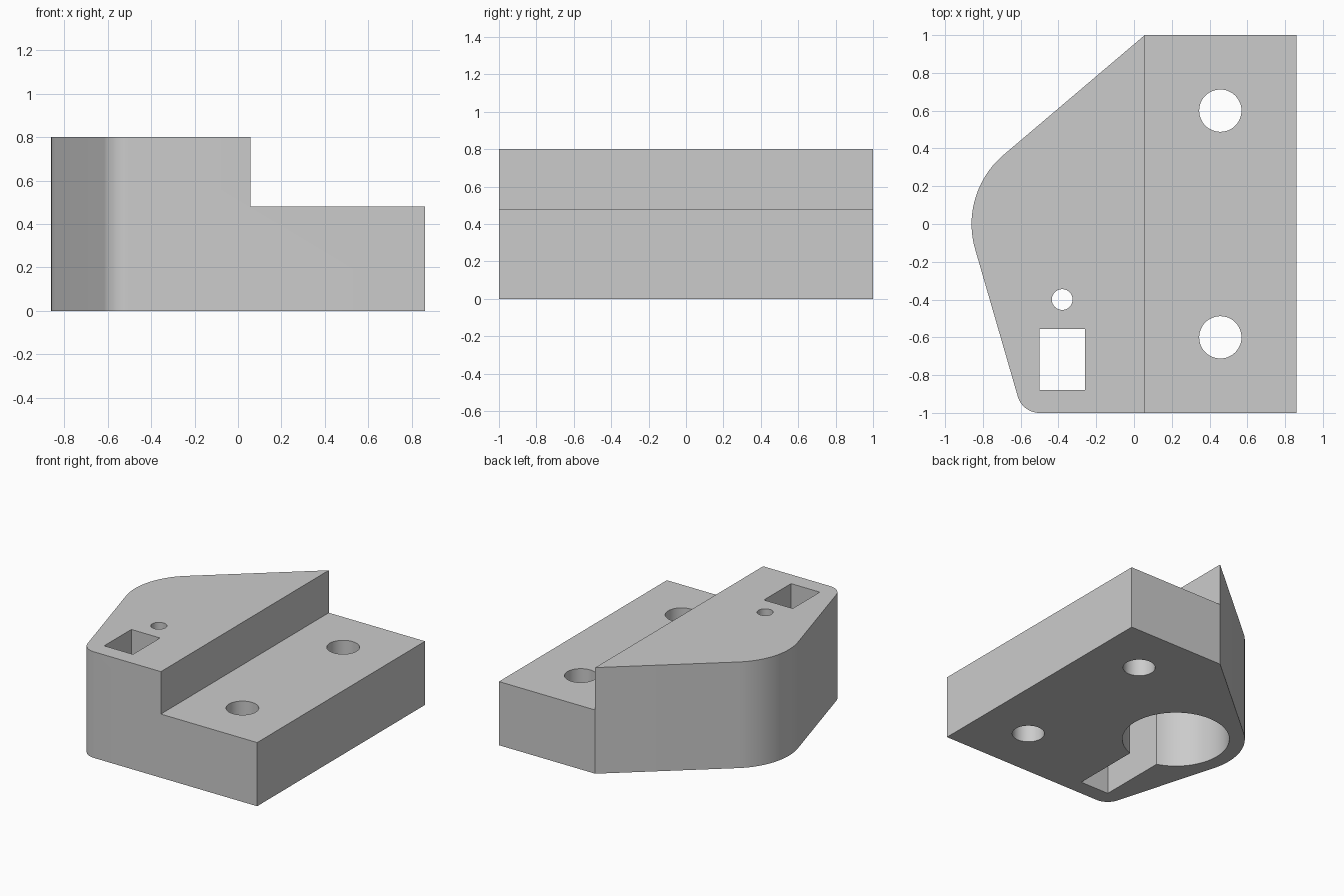
import bpy
import bmesh
from math import radians, cos, sin, pi

cube = bpy.data.objects.get("Cube")
if cube:
    bpy.data.objects.remove(cube, do_unlink=True)

# Single grey material
grey = bpy.data.materials.new("plain grey")
grey.use_nodes = True
color = (0.6, 0.6, 0.6, 1)
grey.diffuse_color = color
grey.node_tree.nodes["Principled BSDF"].inputs["Base Color"].default_value = color


def arc(cx, cy, r, start, end, steps):
    angles = [radians(start + (end - start) * i / steps) for i in range(steps + 1)]
    return [(cx + r * cos(a), cy + r * sin(a)) for a in angles]


def circle(cx, cy, r, sides=64):
    return arc(cx, cy, r, 0, 360, sides)[:-1]


def rect(x0, x1, y0, y1):
    return [(x0, y0), (x1, y0), (x1, y1), (x0, y1)]


def prism(name, outline, z0, z1):
    """Extrude a counter-clockwise outline from z0 to z1."""
    bm = bmesh.new()
    base = bm.faces.new([bm.verts.new((x, y, z0)) for x, y in outline])
    top = bmesh.ops.extrude_face_region(bm, geom=[base])
    verts = [v for v in top["geom"] if isinstance(v, bmesh.types.BMVert)]
    bmesh.ops.translate(bm, verts=verts, vec=(0, 0, z1 - z0))
    bmesh.ops.recalc_face_normals(bm, faces=bm.faces)
    mesh = bpy.data.meshes.new(name)
    bm.to_mesh(mesh)
    bm.free()
    mesh.materials.append(grey)
    obj = bpy.data.objects.new(name, mesh)
    bpy.context.collection.objects.link(obj)
    return obj


def cut(target, name, outline, z0, z1):
    """Subtract a prism from the target and discard the cutter."""
    cutter = prism(name, outline, z0, z1)
    cutter.hide_render = True
    mod = target.modifiers.new(name, "BOOLEAN")
    mod.operation = "DIFFERENCE"
    mod.solver = "EXACT"
    mod.object = cutter
    bpy.context.view_layer.objects.active = target
    bpy.ops.object.modifier_apply(modifier=mod.name)
    bpy.data.objects.remove(cutter, do_unlink=True)


# Body: straight back edge, rounded nose and rounded front corner
outline = [(0.86, -1), (0.86, 1), (0.057, 1)]
outline += arc(-0.38, 0, 0.48, 130.2, 196.1, 20)
outline += arc(-0.5, -0.88, 0.12, 196.1, 270, 14)
block = prism("mounting_block", outline, 0, 0.8)

# Lower flange step
cut(block, "step_cutter", rect(0.057, 1.2, -1.2, 1.2), 0.48, 1)

# Two bolt holes through the flange
for side in (-1, 1):
    cut(block, "bolt_hole_cutter", circle(0.457, 0.6 * side, 0.112, 48), -0.1, 1)

# Round pocket and connecting slot, open underneath
cut(block, "pocket_cutter", circle(-0.38, 0, 0.372, 96), -0.1, 0.6)
cut(block, "slot_cutter", rect(-0.5, -0.26, -0.88, -0.1), -0.1, 0.6)

# Rectangular window and small round hole from the slot to the top
cut(block, "window_cutter", rect(-0.5, -0.26, -0.88, -0.557), 0.5, 1)
cut(block, "small_hole_cutter", circle(-0.38, -0.4, 0.055, 40), 0.5, 1)

# Smooth curved walls, keep edges sharp
bpy.ops.object.select_all(action="DESELECT")
block.select_set(True)
bpy.context.view_layer.objects.active = block
bpy.ops.object.shade_smooth_by_angle(angle=pi / 6)
